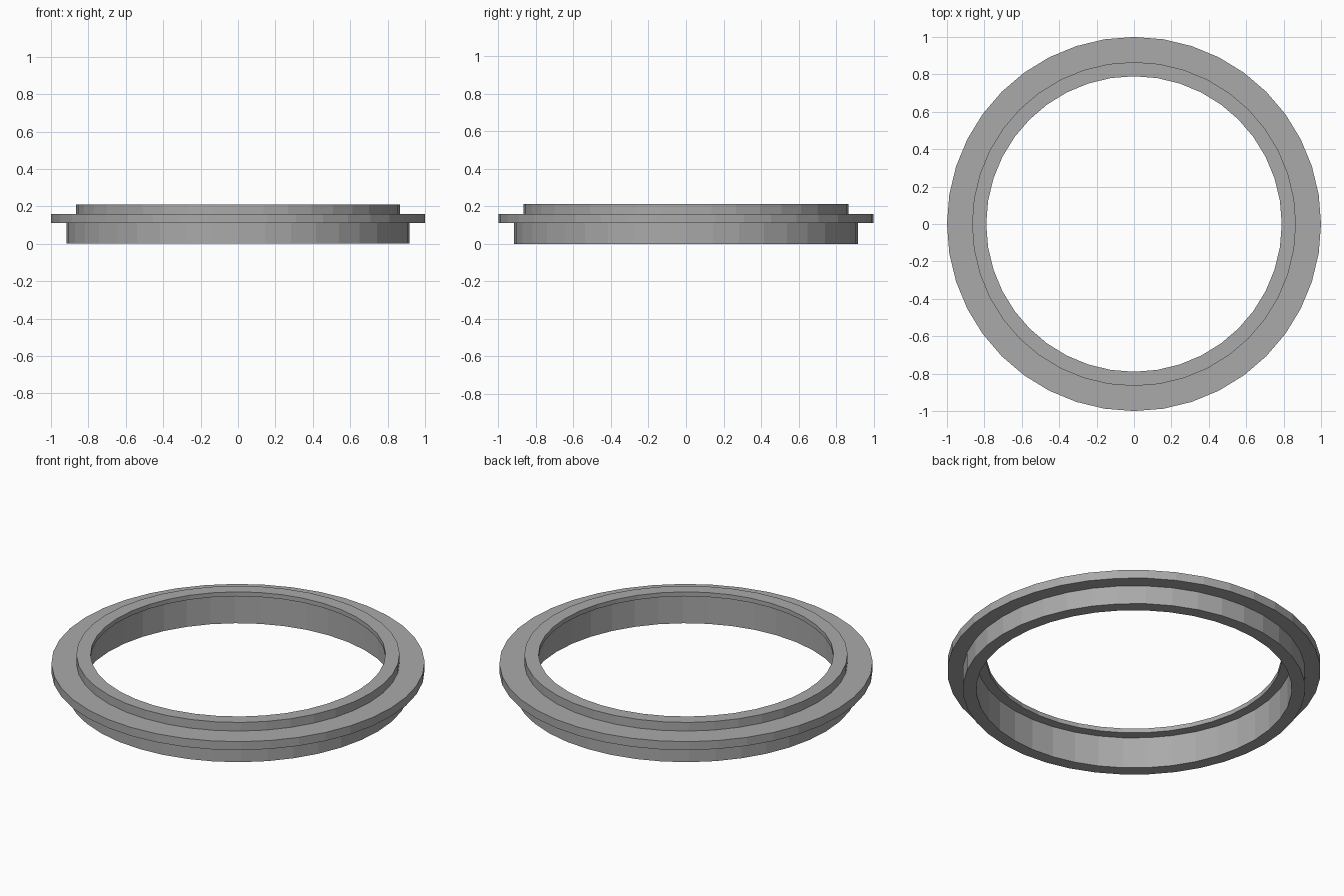
import bpy
import bmesh
from math import cos, sin, tau

cube = bpy.data.objects.get("Cube")
if cube:
    bpy.data.objects.remove(cube, do_unlink=True)

SIDES = 40

# Plain grey metal
grey = bpy.data.materials.new("grey_metal")
grey.use_nodes = True
colour = (0.4, 0.4, 0.4, 1)
grey.diffuse_color = colour
grey.node_tree.nodes["Principled BSDF"].inputs["Base Color"].default_value = colour


def lathe(name, profile, sides):
    """Sweep a closed (radius, height) profile around z with flat facets."""
    bm = bmesh.new()
    rings = [[bm.verts.new((r * cos(tau * i / sides), r * sin(tau * i / sides), z))
              for r, z in profile] for i in range(sides)]
    count = len(profile)
    for i, ring in enumerate(rings):
        after = rings[(i + 1) % sides]
        for j in range(count):
            k = (j + 1) % count
            bm.faces.new((ring[j], after[j], after[k], ring[k]))
    bmesh.ops.recalc_face_normals(bm, faces=bm.faces[:])
    mesh = bpy.data.meshes.new(name)
    bm.to_mesh(mesh)
    bm.free()
    mesh.materials.append(grey)
    obj = bpy.data.objects.new(name, mesh)
    bpy.context.collection.objects.link(obj)
    return obj


# Cross-section: lower skirt, outer flange, raised collar, inner lip
section = [(0.845, 0), (0.917, 0), (0.917, 0.11), (1, 0.11), (1, 0.16),
           (0.866, 0.16), (0.866, 0.211), (0.79, 0.211), (0.79, 0.185), (0.845, 0.185)]
lathe("flanged_ring", section, SIDES)
